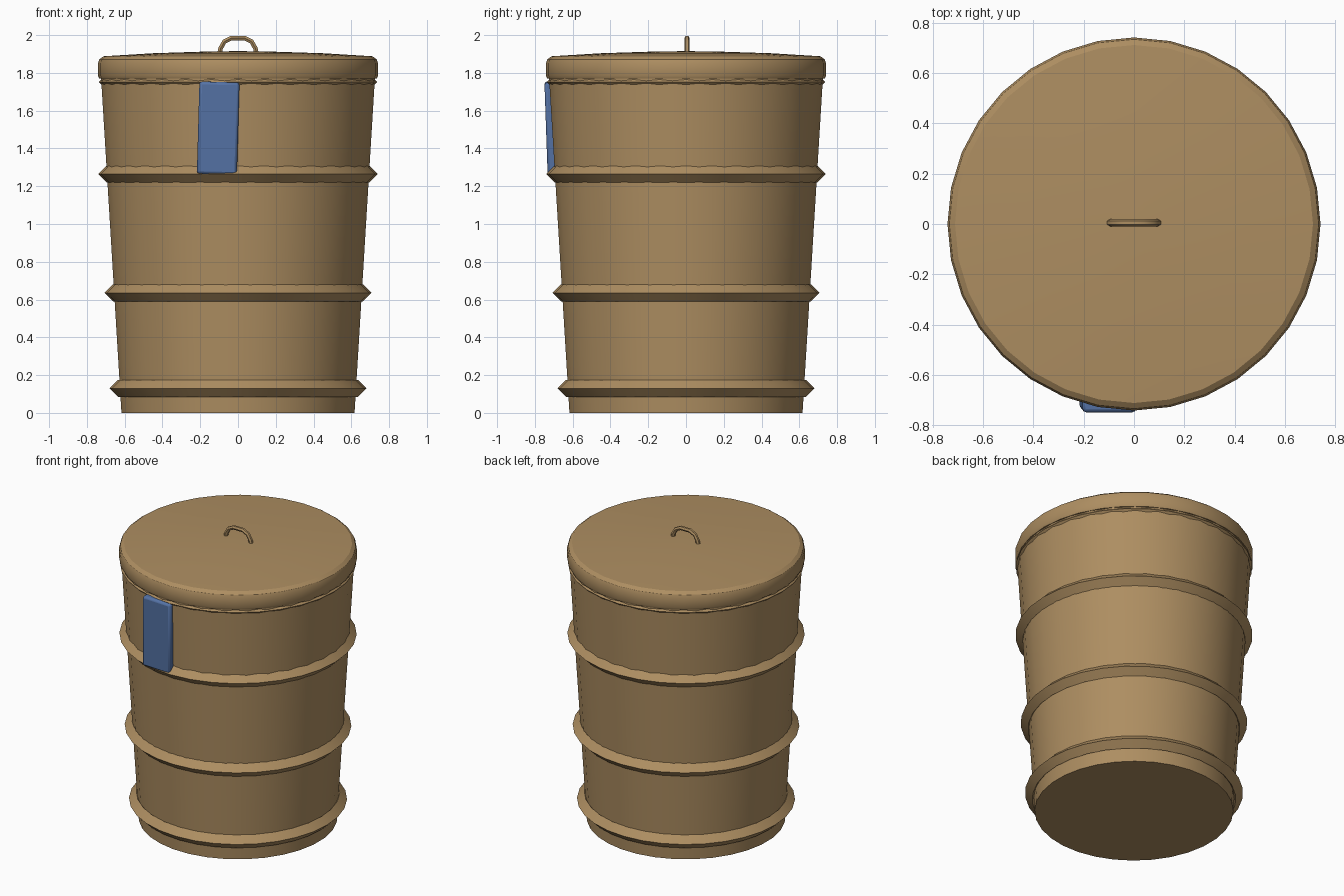
import bpy
import bmesh
from math import cos, sin, pi, radians

if "Cube" in bpy.data.objects:
    bpy.data.objects.remove(bpy.data.objects["Cube"])

SIDES = 32


def material(name, rgb):
    m = bpy.data.materials.new(name)
    m.diffuse_color = (*rgb, 1)
    m.use_nodes = True
    m.node_tree.nodes["Principled BSDF"].inputs["Base Color"].default_value = m.diffuse_color
    return m


tan = material("tan", (0.42, 0.27, 0.12))
blue = material("blue", (0.09, 0.17, 0.38))


def smooth(ob, angle=30):
    bpy.ops.object.select_all(action='DESELECT')
    ob.select_set(True)
    bpy.context.view_layer.objects.active = ob
    bpy.ops.object.shade_smooth_by_angle(angle=radians(angle))


def lathe(name, profile, closed=False, phase=0.0):
    """Spin (radius, z) points round the z axis; open profiles get end caps."""
    bm = bmesh.new()
    rings = []
    for r, z in profile:
        rings.append([bm.verts.new((r * cos(2 * pi * (i + phase) / SIDES),
                                    r * sin(2 * pi * (i + phase) / SIDES), z))
                      for i in range(SIDES)])
    pairs = list(zip(rings, rings[1:]))
    if closed:
        pairs.append((rings[-1], rings[0]))
    else:
        bm.faces.new(rings[0][::-1])
        bm.faces.new(rings[-1])
    for a, b in pairs:
        for i in range(SIDES):
            j = (i + 1) % SIDES
            bm.faces.new((a[i], a[j], b[j], b[i]))
    bmesh.ops.recalc_face_normals(bm, faces=bm.faces)
    me = bpy.data.meshes.new(name)
    bm.to_mesh(me)
    bm.free()
    ob = bpy.data.objects.new(name, me)
    bpy.context.collection.objects.link(ob)
    me.materials.append(tan)
    smooth(ob)
    return ob


# Tapered barrel body
lathe("barrel_body", [(0.62, 0), (0.73, 1.80)], phase=0.5)

# Diamond-section hoops; the topmost only just breaks the surface
for name, z, r in (("hoop_bottom", 0.13, 0.68), ("hoop_middle", 0.635, 0.707),
                   ("hoop_upper", 1.265, 0.74), ("hoop_under_lid", 1.752, 0.737)):
    h = 0.045
    lathe(name, [(r, z), (r - h, z + h), (r - 2 * h, z), (r - h, z - h)], closed=True)

# Lid with bevelled rim and shallow domed top
lathe("lid", [(0.735, 1.77), (0.742, 1.785), (0.742, 1.85), (0.734, 1.872),
              (0.712, 1.888), (0.45, 1.904), (0.20, 1.912), (0.02, 1.915)])

# Arched lid handle
cu = bpy.data.curves.new("lid_handle", 'CURVE')
cu.dimensions = '3D'
cu.bevel_depth = 0.014
cu.bevel_resolution = 1
cu.use_fill_caps = True
path = [(-0.098, 1.90), (-0.092, 1.93), (-0.072, 1.966), (-0.035, 1.984)]
path += [(-x, z) for x, z in reversed(path)]
sp = cu.splines.new('POLY')
sp.points.add(len(path) - 1)
for p, (x, z) in zip(sp.points, path):
    p.co = (x, 0.005, z, 1)
handle = bpy.data.objects.new("lid_handle", cu)
bpy.context.collection.objects.link(handle)
cu.materials.append(tan)
bpy.ops.object.select_all(action='DESELECT')
handle.select_set(True)
bpy.context.view_layer.objects.active = handle
bpy.ops.object.convert(target='MESH')
smooth(bpy.context.object, 40)

# Slightly tilted blue tag on the front
bpy.ops.mesh.primitive_cube_add(size=1, location=(-0.105, -0.716, 1.508))
tag = bpy.context.object
tag.name = "front_tag"
tag.scale = (0.212, 0.05, 0.488)
bpy.ops.object.transform_apply(location=False, rotation=False, scale=True)
tag.rotation_euler = (radians(2), radians(1.6), 0)
bevel = tag.modifiers.new("soft_edges", 'BEVEL')
bevel.width = 0.014
bevel.segments = 2
tag.data.materials.append(blue)
smooth(tag)
